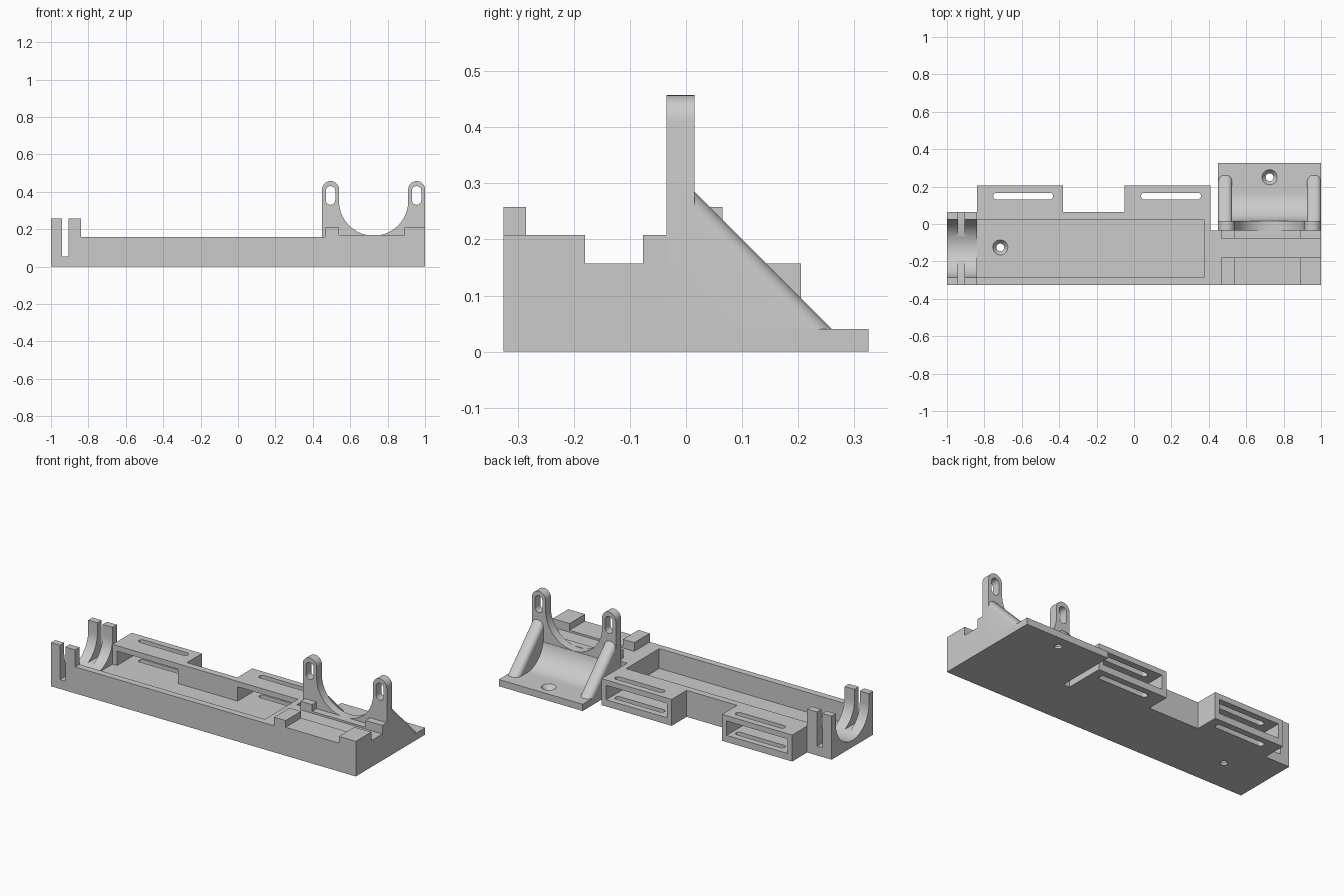
import bpy, bmesh
from math import sin, cos, radians
from mathutils import Vector

if "Cube" in bpy.data.objects:
    bpy.data.objects.remove(bpy.data.objects["Cube"], do_unlink=True)

grey = bpy.data.materials.new("plain_grey")
grey.use_nodes = True
colour = (0.6, 0.6, 0.6, 1)
grey.diffuse_color = colour
grey.node_tree.nodes["Principled BSDF"].inputs["Base Color"].default_value = colour


def finish(name, bm):
    """Turn a bmesh into a named object."""
    bmesh.ops.recalc_face_normals(bm, faces=bm.faces)
    mesh = bpy.data.meshes.new(name)
    bm.to_mesh(mesh)
    bm.free()
    mesh.materials.append(grey)
    obj = bpy.data.objects.new(name, mesh)
    bpy.context.collection.objects.link(obj)
    return obj


def prism(name, profile, axis, start, end, bevel=None):
    """Extrude a flat outline along an axis; bevel is (edge rule, width)."""
    place = {"x": lambda u, v: (start, u, v),
             "y": lambda u, v: (u, start, v),
             "z": lambda u, v: (u, v, start)}[axis]
    bm = bmesh.new()
    face = bm.faces.new([bm.verts.new(place(u, v)) for u, v in profile])
    out = bmesh.ops.extrude_face_region(bm, geom=[face])
    move = Vector([(end - start) * (axis == a) for a in "xyz"])
    bmesh.ops.translate(bm, vec=move,
                        verts=[v for v in out["geom"] if isinstance(v, bmesh.types.BMVert)])
    if bevel:
        rule, width = bevel
        edges = [e for e in bm.edges if all(rule(v.co) for v in e.verts)
                 and abs(e.verts[0].co.x - e.verts[1].co.x) < 0.001]
        bmesh.ops.bevel(bm, geom=edges, offset=width, segments=6, profile=0.5, affect="EDGES")
    return finish(name, bm)


def box(name, x0, x1, y0, y1, z0, z1):
    return prism(name, [(x0, y0), (x1, y0), (x1, y1), (x0, y1)], "z", z0, z1)


def arc(u, v, r, a0, a1, n=24):
    angles = [radians(a0 + (a1 - a0) * i / n) for i in range(n + 1)]
    return [(u + r * cos(a), v + r * sin(a)) for a in angles]


def cut(target, *cutters):
    """Subtract each cutter, then remove it."""
    for cutter in cutters:
        mod = target.modifiers.new("cut", "BOOLEAN")
        mod.operation, mod.solver, mod.object = "DIFFERENCE", "EXACT", cutter
        bpy.context.view_layer.objects.active = target
        bpy.ops.object.modifier_apply(modifier=mod.name)
        bpy.data.objects.remove(cutter, do_unlink=True)


def screw_hole(target, x, y):
    """Countersunk hole through the floor."""
    cut(target, prism("drill", arc(x, y, 0.021, 0, 345, 23), "z", -0.02, 0.06))
    bm = bmesh.new()
    bmesh.ops.create_cone(bm, cap_ends=True, segments=24, radius1=0.02, radius2=0.042, depth=0.03)
    bmesh.ops.translate(bm, verts=bm.verts, vec=(x, y, 0.027))
    cut(target, finish("countersink", bm))


FLOOR, WALL, PAD = 0.04, 0.157, 0.208
FRONT = -0.325
BRACKETS = [(-0.84, -0.38), (-0.05, 0.41)]
parts = []

# Long tray with two side brackets
plan = [(-0.84, FRONT), (0.41, FRONT), (0.41, 0.205), (-0.05, 0.205),
        (-0.05, 0.065), (-0.38, 0.065), (-0.38, 0.205), (-0.84, 0.205)]
tray = prism("tray", plan, "z", 0, WALL)
cut(tray, box("cavity", -0.9, 0.375, -0.285, 0.025, FLOOR, 0.3))
for x0, x1 in BRACKETS:
    # Bracket tunnel, and a rounded slot through its roof and floor
    a, b = x0 + 0.105, x1 - 0.07
    slot = arc(a, 0.149, 0.018, 90, 270, 10) + arc(b, 0.149, 0.018, -90, 90, 10)
    cut(tray, box("tunnel", x0 + 0.03, x1 - 0.03, 0, 0.3, FLOOR, 0.125),
        prism("slot", slot, "z", -0.1, 0.3))
screw_hole(tray, -0.715, -0.125)
parts.append(tray)

# Split cradle at the left end
u_shape = [(FRONT, 0), (0.065, 0), (0.065, 0.258), (0.025, 0.258)]
u_shape += arc(-0.13, 0.195, 0.155, 0, -180, 32)
u_shape += [(-0.285, 0.258), (FRONT, 0.258)]
cradle = prism("end_cradle", u_shape, "x", -1, -0.84)
cut(cradle, box("saw_cut", -0.94, -0.905, -0.5, 0.3, 0.055, 0.4))
parts.append(cradle)

# Mount block with raised pads either side of a cross channel
parts.append(box("mount_block", 0.41, 1, FRONT, -0.035, 0, WALL))
for row, y0, y1 in (("front", FRONT, -0.18), ("rear", -0.077, -0.035)):
    for spot, x0, x1, top in (("right", 0.465, 0.54, PAD), ("middle", 0.54, 0.89, 0.168),
                              ("left", 0.89, 1, PAD)):
        parts.append(box(f"{row}_{spot}_pad", x0, x1, y0, y1, WALL - 0.02, top))

# Upright saddle plate with two slotted lugs
LUGS = (0.955, 0.495)
outline = [(0.45, 0), (1, 0)] + arc(LUGS[0], 0.412, 0.045, 0, 180, 16)
outline += arc(0.725, 0.35, 0.185, 0, -180, 40)
outline += arc(LUGS[1], 0.412, 0.045, 0, 180, 16)
saddle = prism("saddle_plate", outline, "y", -0.035, 0.015)
for x in LUGS:
    lug_slot = arc(x, 0.405, 0.025, 0, 180, 12) + arc(x, 0.355, 0.025, 180, 360, 12)
    cut(saddle, prism("lug_slot", lug_slot, "y", -0.2, 0.2))
parts.append(saddle)

# Rear foot, its concave fillet and two rounded sloping ribs
foot = box("rear_foot", 0.45, 1, 0.015, 0.325, 0, FLOOR)
screw_hole(foot, 0.725, 0.25)
parts.append(foot)
sweep = [(0.015, FLOOR - 0.01), (0.015, 0.164)] + arc(0.165, 0.19, 0.15, 190, 270)
sweep.append((0.165, FLOOR - 0.01))
parts.append(prism("foot_fillet", sweep, "x", 0.46, 0.99))
triangle = [(0.015, FLOOR), (0.26, FLOOR), (0.015, 0.285)]
for side, x0 in (("right", 0.45), ("left", 0.925)):
    parts.append(prism(f"{side}_rib", triangle, "x", x0, x0 + 0.075,
                       (lambda p: p.y + p.z > 0.29, 0.028)))

# Smooth the curves and keep the corners sharp
bpy.ops.object.select_all(action="DESELECT")
for part in parts:
    part.select_set(True)
bpy.context.view_layer.objects.active = tray
bpy.ops.object.shade_smooth_by_angle(angle=radians(30))
